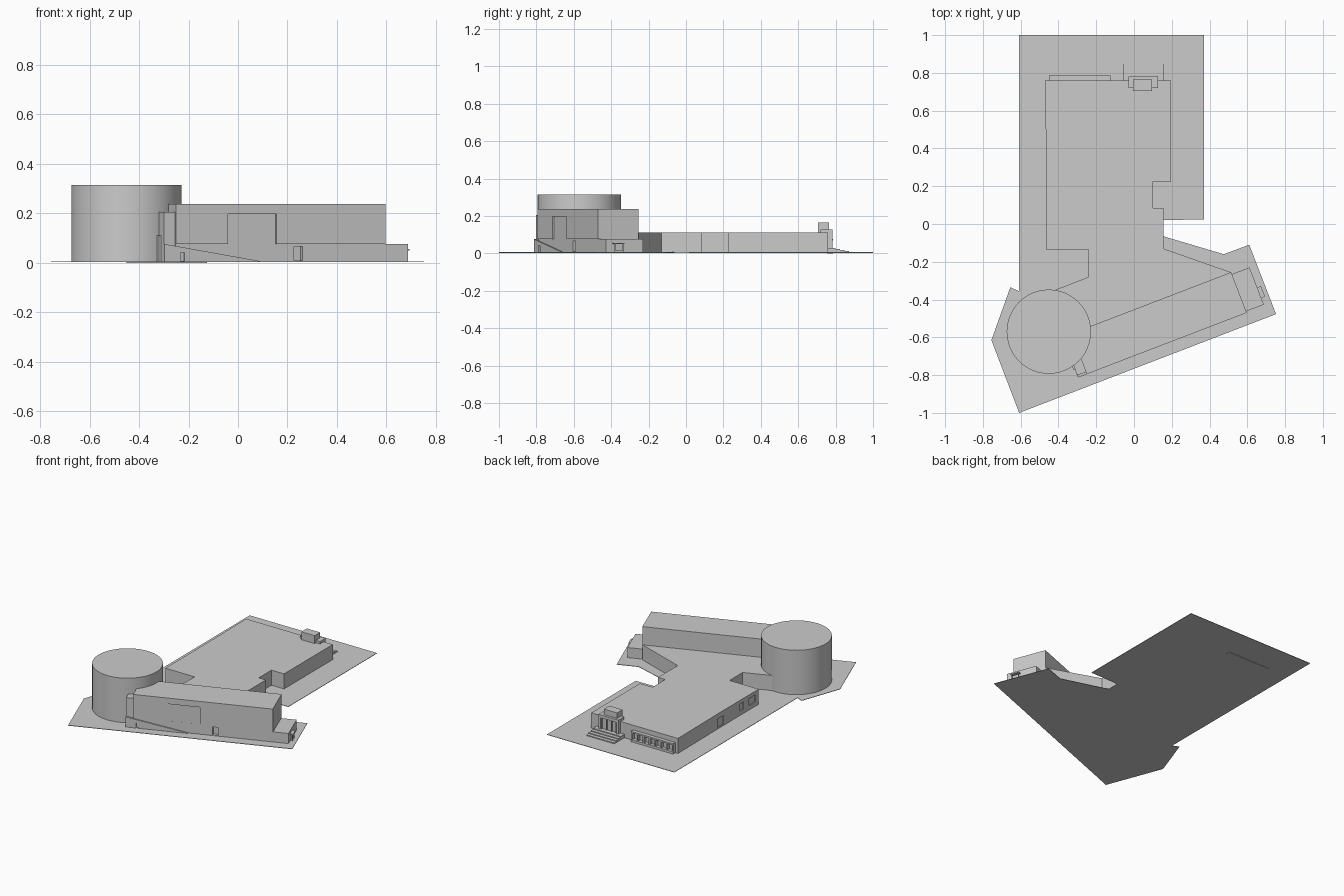
import bpy, bmesh, math
from mathutils import Matrix

if "Cube" in bpy.data.objects:
    bpy.data.objects.remove(bpy.data.objects["Cube"])

ANG = math.radians(21)
WING = Matrix.Translation((-0.25, -0.795, 0)) @ Matrix.Rotation(ANG, 4, 'Z')
IDENT = Matrix.Identity(4)
G = 0.006  # ground level


def prism(name, pts, z0, z1, mat=IDENT):
    """Extrude a plan outline from z0 to z1."""
    bm = bmesh.new()
    f = bm.faces.new([bm.verts.new((x, y, z0)) for x, y in pts])
    r = bmesh.ops.extrude_face_region(bm, geom=[f])
    for v in r['geom']:
        if isinstance(v, bmesh.types.BMVert):
            v.co.z = z1
    bmesh.ops.recalc_face_normals(bm, faces=bm.faces)
    bm.transform(mat)
    me = bpy.data.meshes.new(name)
    bm.to_mesh(me)
    bm.free()
    ob = bpy.data.objects.new(name, me)
    bpy.context.collection.objects.link(ob)
    return ob


def box(name, x0, x1, y0, y1, z0, z1, mat=IDENT):
    return prism(name, [(x0, y0), (x1, y0), (x1, y1), (x0, y1)], z0, z1, mat)


def cut(target, *dims, mat=IDENT):
    """Carve a box-shaped recess and discard the cutter."""
    c = box("cutter", *dims, mat=mat)
    c.hide_render = True
    m = target.modifiers.new("recess", 'BOOLEAN')
    m.operation, m.solver, m.object = 'DIFFERENCE', 'EXACT', c
    bpy.context.view_layer.objects.active = target
    bpy.ops.object.modifier_apply(modifier=m.name)
    bpy.data.objects.remove(c)


# Site plate
prism("site_plate", [(-0.61, 1.0), (0.37, 1.0), (0.37, 0.025), (0.155, 0.02),
                     (0.155, -0.065), (0.475, -0.16), (0.61, -0.11),
                     (0.752, -0.477), (-0.608, -1.0), (-0.755, -0.615),
                     (-0.655, -0.335), (-0.61, -0.355)], 0.003, G)

# Low main hall, running into the wing and the drum
hall = prism("main_hall", [(-0.47, 0.76), (0.197, 0.76), (0.197, 0.225), (0.10, 0.225),
                           (0.10, 0.085), (0.155, 0.085), (0.155, -0.13),
                           (0.512, -0.255), (0.54, -0.33), (-0.20, -0.62),
                           (-0.40, -0.45), (-0.42, -0.35), (-0.24, -0.28),
                           (-0.24, -0.135), (-0.465, -0.135), (-0.465, 0.3)], G, 0.111)
# West wall door and windows
for y0, y1, z0, z1 in [(0.25, 0.32, 0.015, 0.075), (0.03, 0.07, 0.035, 0.085),
                       (-0.10, -0.03, 0.035, 0.085)]:
    cut(hall, -0.50, -0.458, y0, y1, z0, z1)

# Round drum
bpy.ops.mesh.primitive_cylinder_add(vertices=48, radius=0.223, depth=0.315 - G,
                                    location=(-0.451, -0.57, (0.315 + G) / 2))
drum = bpy.context.object
drum.name = "round_drum"
bpy.ops.object.shade_smooth_by_angle()

# Angled wing: recessed base and overhanging upper floors
base = box("wing_base", 0.0, 1.007, 0.008, 0.219, G, 0.076, WING)
cut(base, 0.514, 0.55, -0.02, 0.028, 0.009, 0.066, mat=WING)
upper = box("wing_upper", 0.0, 0.907, 0.0, 0.23, 0.076, 0.238, WING)
cut(upper, 0.225, 0.434, -0.02, 0.0085, 0.05, 0.197, mat=WING)

# Stair block beside the drum
box("stair_block", -0.049, 0.002, 0.012, 0.087, G, 0.205, WING)
box("stair_door_hood", -0.058, -0.045, 0.045, 0.08, G, 0.11, WING)

# Sloping ramp along the wing front
ramp = box("front_ramp", -0.05, 0.364, 0.0, 0.02, G, 0.076, WING)
hi = sorted((v for v in ramp.data.vertices if v.co.z > 0.05), key=lambda v: v.co.x)
for v in hi[-2:]:
    v.co.z = G + 0.001
cut(ramp, 0.018, 0.037, -0.02, 0.008, 0.008, 0.042, mat=WING)

# Side entrance at the wing end
box("side_canopy", 1.0, 1.028, 0.045, 0.105, 0.050, 0.056, WING)
for v in (0.05, 0.096):
    box("side_canopy_post", 1.018, 1.024, v, v + 0.004, G, 0.050, WING)
box("side_door_step", 1.0, 1.02, 0.055, 0.095, G, 0.016, WING)

# Back entrance portal with penthouse and doors
portal = box("back_portal", -0.028, 0.127, 0.72, 0.782, G, 0.128)
cut(portal, -0.012, 0.111, 0.768, 0.80, 0.03, 0.108)
for i in range(4):
    x = -0.008 + i * 0.0377
    box("portal_door_post", x, x + 0.004, 0.766, 0.778, 0.03, 0.108)
box("portal_penthouse", -0.006, 0.096, 0.705, 0.765, 0.11, 0.166)

# Entrance steps
for i in range(4):
    box("entrance_step", -0.058, 0.155, 0.755, 0.80 + i * 0.024, G, 0.030 - i * 0.006)

# Finned window bay
bx0, bx1 = -0.45, -0.125
box("bay_sill", bx0, bx1, 0.755, 0.785, 0.0, 0.022)
box("bay_head", bx0, bx1, 0.755, 0.785, 0.068, 0.078)
for i in range(8):
    x = bx0 + i * (bx1 - bx0 - 0.01) / 7
    box("bay_fin", x, x + 0.01, 0.755, 0.783, 0.02, 0.07)
